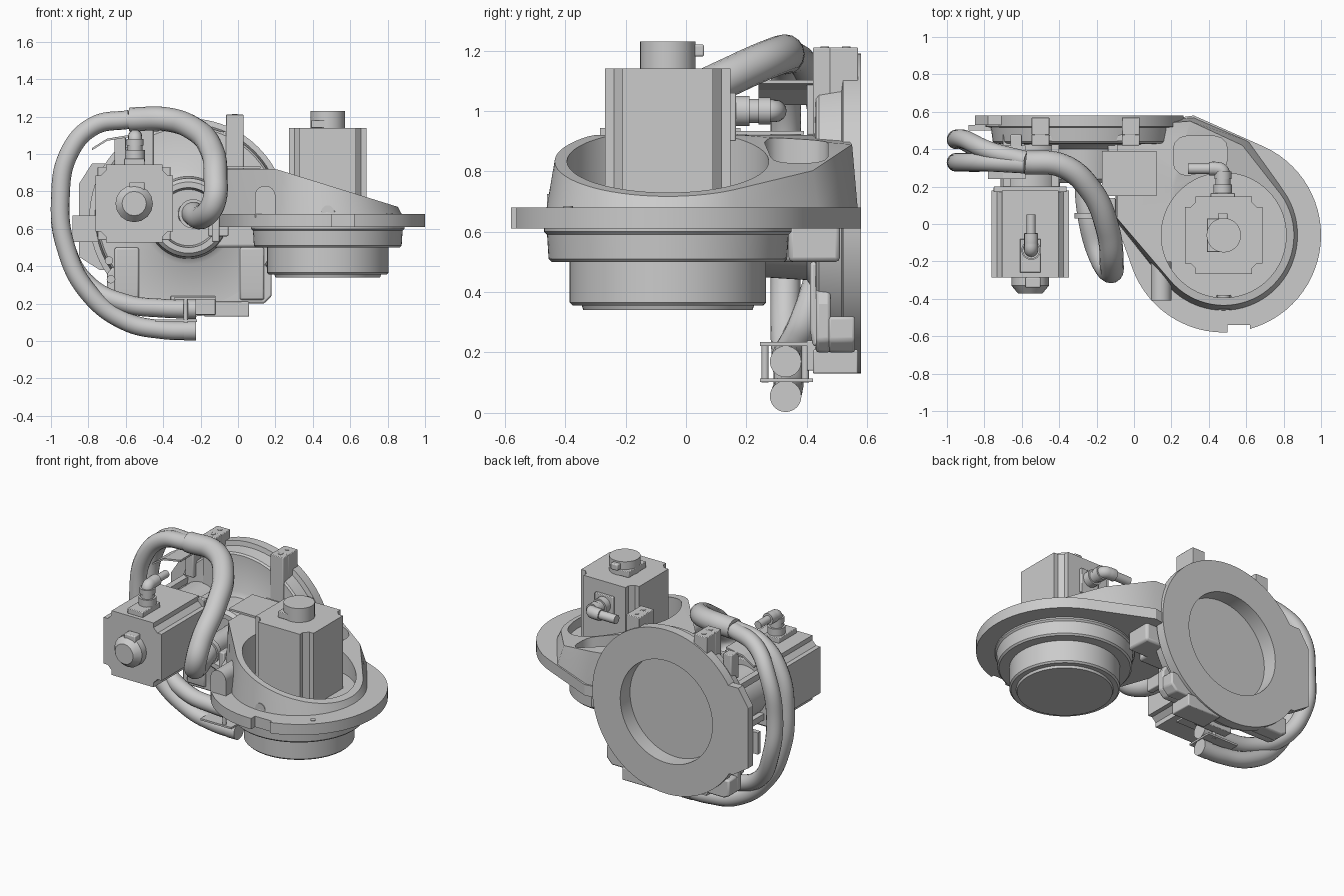
import bpy, bmesh
from math import cos, sin, pi, radians
from mathutils import Matrix

if "Cube" in bpy.data.objects:
    bpy.data.objects.remove(bpy.data.objects["Cube"])

# Local z axis turned to the chosen world axis
TURN = {'Z': Matrix(), 'Y': Matrix.Rotation(-pi / 2, 4, 'X'), 'X': Matrix.Rotation(pi / 2, 4, 'Y')}


def select(ob):
    bpy.ops.object.select_all(action='DESELECT')
    ob.select_set(True)
    bpy.context.view_layer.objects.active = ob


def smooth(ob):
    select(ob)
    bpy.ops.object.shade_smooth_by_angle(angle=radians(32))


def finish(name, bm, mat=Matrix(), bevel=0):
    bmesh.ops.remove_doubles(bm, verts=bm.verts, dist=1e-5)
    bmesh.ops.recalc_face_normals(bm, faces=bm.faces)
    bm.transform(mat)
    me = bpy.data.meshes.new(name)
    bm.to_mesh(me)
    bm.free()
    ob = bpy.data.objects.new(name, me)
    bpy.context.collection.objects.link(ob)
    if bevel:
        m = ob.modifiers.new("edge", 'BEVEL')
        m.width, m.segments, m.limit_method, m.angle_limit = bevel, 2, 'ANGLE', radians(35)
    smooth(ob)
    return ob


def lathe(name, profile, centre, axis='Z', n=64):
    bm = bmesh.new()
    vs = [bm.verts.new((r, 0, z)) for r, z in profile]
    es = [bm.edges.new(p) for p in zip(vs, vs[1:])]
    bmesh.ops.spin(bm, geom=vs + es, axis=(0, 0, 1), cent=(0, 0, 0), angle=2 * pi, steps=n)
    return finish(name, bm, Matrix.Translation(centre) @ TURN[axis])


def cyl(name, r, a, b, centre, axis='Z', n=32):
    return lathe(name, [(0, a), (r, a), (r, b), (0, b)], centre, axis, n)


def prism(name, pts, a, b, centre=(0, 0, 0), axis='Z', bevel=0):
    bm = bmesh.new()
    lo, hi = [[bm.verts.new((x, y, h)) for x, y in pts] for h in (a, b)]
    bm.faces.new(lo)
    bm.faces.new(hi)
    for i in range(len(pts)):
        bm.faces.new((lo[i - 1], lo[i], hi[i], hi[i - 1]))
    return finish(name, bm, Matrix.Translation(centre) @ TURN[axis], bevel)


def hull(name, pts, bevel=0):
    bm = bmesh.new()
    for p in pts:
        bm.verts.new(p)
    bmesh.ops.convex_hull(bm, input=bm.verts)
    bmesh.ops.delete(bm, geom=[v for v in bm.verts if not v.link_faces], context='VERTS')
    bmesh.ops.dissolve_limit(bm, angle_limit=0.01, verts=bm.verts, edges=bm.edges)
    return finish(name, bm, bevel=bevel)


def box(name, x, y, z, bevel=0):
    return hull(name, [(a, b, c) for a in x for b in y for c in z], bevel)


def cut(ob, *cutters):
    for c in cutters:
        c.hide_render = True
        m = ob.modifiers.new("cut", 'BOOLEAN')
        m.operation, m.solver, m.object = 'DIFFERENCE', 'EXACT', c
        select(ob)
        bpy.ops.object.modifier_apply(modifier=m.name)
        bpy.data.objects.remove(c)
    smooth(ob)


def hose(name, pts, r):
    cu = bpy.data.curves.new(name, 'CURVE')
    cu.dimensions, cu.bevel_depth, cu.bevel_resolution = '3D', r, 6
    cu.use_fill_caps, cu.resolution_u = True, 10
    sp = cu.splines.new('BEZIER')
    sp.bezier_points.add(len(pts) - 1)
    for bp, p in zip(sp.bezier_points, pts):
        bp.co = p
        bp.handle_left_type = bp.handle_right_type = 'AUTO'
    ob = bpy.data.objects.new(name, cu)
    bpy.context.collection.objects.link(ob)
    select(ob)
    bpy.ops.object.convert(target='MESH')
    smooth(bpy.context.object)


def ring(cx, cy, r, n=72):
    return [(cx + r * cos(2 * pi * i / n), cy + r * sin(2 * pi * i / n)) for i in range(n)]


# Round back plate with a recess behind and a stepped hub in front
DX, DZ = -0.265, 0.66
lathe("back_plate", [(0, .48), (.33, .48), (.33, .58), (.53, .58), (.53, .52), (.50, .515), (.49, .44),
                     (.48, .43), (.25, .42), (.22, .40), (.21, .24), (.19, .22), (.16, .22), (.15, .30), (0, .30)],
      (DX, 0, DZ), 'Y', 96)
hull("plate_side", [(x, y, z) for y in (.53, .58) for x, z in
                    ((-.85, .45), (-.85, .84), (-.78, .95), (-.61, .95), (-.61, .38), (-.74, .38))])
box("side_tab", (-.885, -.73), (.50, .53), (.53, .67))
prism("foot_casting", [(-.70, -.22), (-.66, -.20), (.14, -.20), (.18, -.24), (.18, -.36), (.10, -.48),
                       (-.60, -.48), (-.70, -.36)], .43, .479, axis='Y', bevel=.01)
prism("foot_base", [(-.70, -.22), (-.66, -.20), (.14, -.20), (.18, -.24), (.18, -.32), (-.70, -.32)],
      .47, .56, axis='Y', bevel=.01)
for x in (-.66, .01):
    hull("foot_rib", [(x + dx, y, z) for dx in (0, .13) for y, z in
                      ((.41, .5), (.41, .28), (.42, .22), (.47, .22), (.47, .5))], .01)
box("foot_block", (-.18, .06), (.42, .57), (.13, .21), .006)
for x, z in ((-.68, .33), (.085, .33), (-.69, .43)):
    cyl("foot_bolt", .022, .41, .44, (x, 0, z), 'Y', 16)

# Lifting lugs
for x in (-.50, -.018):
    box("lug", (x - .047, x + .047), (.42, .479), (.88, 1.21), .004)
    box("lug_back", (x - .047, x + .047), (.475, .57), (1.02, 1.21), .004)
    for y in (.46, .53):
        cyl("lug_bolt", .014, 1.2, 1.213, (x, y, 0), n=12)
box("top_web", (-.50, 0), (.44, .479), (.95, 1.12), .01)


def recess():
    return cyl("recess", .331, .478, .7, (DX, 0, DZ), 'Y', 96)


# Arm: wide lower flange and slanted upper bowl
AX, AY = .48, -.06
flange_pts = ring(AX, AY, .52) + [(.32, .58), (-.10, .52), (-.10, .02)]
flange = hull("arm_flange", [(x, y, z) for x, y in flange_pts for z in (.61, .68)])
cut(flange, box("notch", (.50, .62), (-.7, -.54), (.5, .8)), cyl("bore", .334, .655, .9, (AX, AY, 0), n=72), recess())


def top(x):
    return min(.92, .92 - .31 * (x - .2))


low = ring(AX, AY, .405) + [(.32, .57), (.62, .44), (-.10, .52), (-.10, .02)]
high = ring(AX, AY, .375) + [(.30, .55), (.58, .42), (-.09, .52), (-.09, .03)]
bowl = hull("arm_bowl", [(x, y, .66) for x, y in low] + [(x, y, top(x)) for x, y in high])
cut(bowl, cyl("bore", .334, .5, 1.2, (AX, AY, 0), n=72),
    hull("pocket", [(x + .07 * cos(a * pi / 6), y + .07 * sin(a * pi / 6), z) for x, y in
                    ((.28, .40), (.43, .40), (.28, .33), (.43, .35)) for a in range(12) for z in (.77, 1.1)]), recess())
lathe("bowl_floor", [(0, .63), (.345, .63), (.345, .67), (0, .67)], (AX, AY, 0))
box("arm_neck", (-.14, .20), (.28, .475), (.50, .88), .015)
box("neck_step", (.10, .33), (.34, .51), (.50, .63), .015)
box("neck_bracket", (-.16, -.05), (.16, .30), (.56, .70), .008)
box("neck_cover", (-.17, .12), (.15, .39), (.922, .934))
cyl("cable_arch", .055, -.41, -.2, (.145, 0, .775), 'Y')
box("arch_base", (.09, .20), (-.41, -.2), (.66, .775))
cyl("front_stud", .035, -.46, -.38, (.48, 0, .69), 'Y', 20)
box("front_pad", (.44, .52), (-.46, -.38), (.65, .70), .008)
cyl("flange_bolt", .016, .67, .685, (.81, -.39, 0), n=12)

# Gearbox under the arm
lathe("gearbox", [(0, .63), (.41, .63), (.41, .60), (.40, .59), (.395, .51), (.385, .50), (.325, .50), (.325, .365),
                  (.315, .355), (.285, .355), (.28, .34), (0, .34)], (AX, AY, 0), n=80)

# Square motors with notched corners
H, N = .208, .15
corner = [(H, N), (H - .03, N), (N, H - .03), (N, H)]
motor_pts = []
for k in range(4):
    c, s = round(cos(k * pi / 2)), round(sin(k * pi / 2))
    motor_pts += [(x * c - y * s, x * s + y * c) for x, y in corner]
prism("upright_motor", motor_pts, .66, 1.14, (AX, AY, 0))
box("upright_cap_base", (.39, .48), (-.15, .03), (1.14, 1.18), .004)
cyl("upright_cap", .092, 1.14, 1.23, (AX, AY, 0))
box("upright_cap_clip", (.45, .50), (.02, .06), (1.18, 1.22), .006)

MX, MZ = -.555, .735
prism("side_motor", motor_pts, -.285, .18, (MX, 0, MZ), 'Y')
lathe("side_cap", [(0, -.285), (.10, -.285), (.10, -.33), (.065, -.372), (0, -.372)], (MX, 0, MZ), 'Y', 16)
box("side_cap_clip", (-.58, -.50), (-.34, -.285), (.80, .85), .006)
box("motor_flange", (-.75, -.36), (.17, .20), (.54, .93), .004)
cyl("motor_coupling", .16, .19, .479, (MX, 0, MZ), 'Y', 40)
for x in (-.70, -.44):
    for z in (.58, .86):
        box("motor_post", (x, x + .04), (.19, .479), (z, z + .04))

# Connectors: pad, collar, elbow and plug
box("upright_pad", (.41, .54), (.14, .165), (.90, 1.06), .004)
lathe("upright_collar", [(0, .16), (.05, .16), (.05, .21), (.04, .21), (.04, .24), (.045, .24), (.045, .28), (0, .28)],
      (.475, 0, 1.0), 'Y', 24)
hose("upright_elbow", [(.475, .26, 1), (.47, .285, 1), (.44, .295, 1), (.40, .295, 1)], .037)
cyl("upright_plug", .028, .29, .42, (0, .295, 1), 'X', 16)
box("side_pad", (-.61, -.50), (-.26, -.08), (.94, .975), .004)
lathe("side_collar", [(0, .96), (.052, .96), (.052, 1.02), (.04, 1.02), (.04, 1.045), (.046, 1.045), (.046, 1.08),
                      (0, 1.08)], (-.55, -.14, 0), 'Z', 24)
hose("side_elbow", [(-.55, -.14, 1.06), (-.55, -.135, 1.085), (-.55, -.10, 1.093), (-.55, -.05, 1.095)], .037)
cyl("side_plug", .024, -.06, .05, (-.55, 0, 1.095), 'Y', 16)

# Twin hoses looping round the left side
for y, z, mid, d in ((.33, .055, .105, 0), (.45, .17, .20, .01)):
    hose("hose", [(-.23, .33, z), (-.40, .33, z + .005), (-.60, .34, mid), (-.80, (.33 + y) / 2, .26 + d * 4),
                  (-.92, y, .50), (-.95, y, .76), (-.90, y, 1.01), (-.77, (.33 + y) / 2, 1.15),
                  (-.58, .32 + d * 2, 1.185)], .05)
    cyl("hose_end", .052, -.29, -.225, (0, .33, z), 'X')

# Thick sleeve running down into the hub
hose("hose_sleeve", [(-.58, .33, 1.185), (-.38, .31, 1.185), (-.23, .18, 1.13), (-.14, -.03, 1.02),
                     (-.12, -.20, .88), (-.13, -.25, .74), (-.18, -.17, .67), (-.24, .05, .68), (-.26, .32, .68)], .064)
lathe("sleeve_clamp", [(0, .03), (.078, .03), (.078, .06), (0, .06)], (-.24, 0, .68), 'Y', 32)
box("sleeve_tab", (-.14, -.10), (.0, .14), (.53, .72), .006)

# Hose clamp at the bottom
for z, x in ((.108, (-.44, -.22)), (.228, (-.34, -.12))):
    box("clamp_plate", x, (.245, .42), (z - .006, z + .006))
for y in (.262, .395):
    cyl("clamp_pin", .012, .10, .235, (-.28, y, 0), n=12)
box("clamp_mount", (-.36, -.12), (.40, .46), (.14, .24), .004)

# Slanted hose tray at the upper left
tray = ((-.78, 1.02), (-.70, 1.07), (-.58, 1.09))
for (x0, z0), (x1, z1) in zip(tray, tray[1:]):
    hull("hose_tray", [(x, y, z + d) for x, z in ((x0, z0), (x1, z1)) for y in (.24, .42) for d in (0, .012)])
box("tray_post", (-.66, -.60), (.40, .479), (.92, 1.09), .005)
